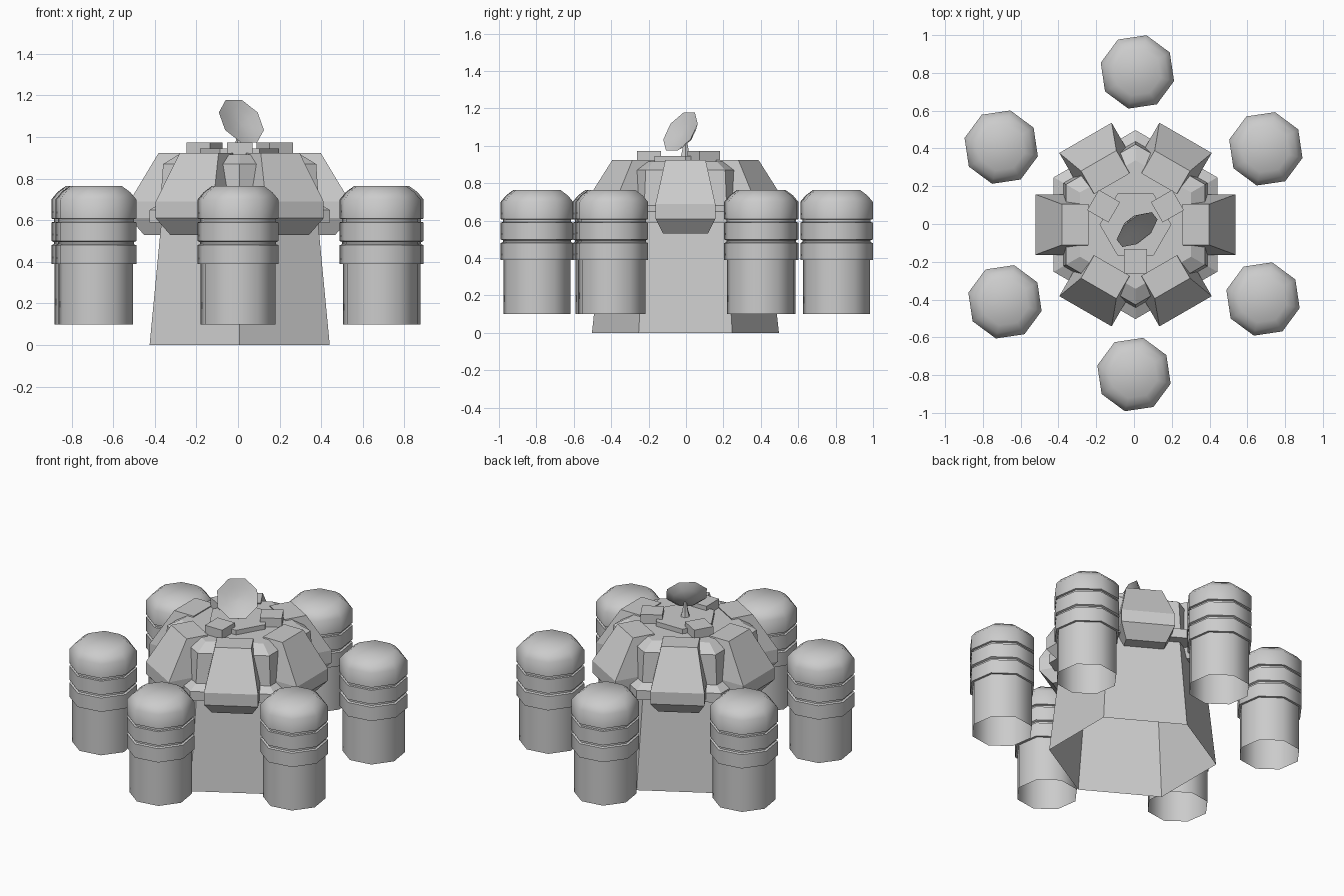
import bpy
import math
from mathutils import Vector, Matrix

cube = bpy.data.objects.get("Cube")
if cube:
    bpy.data.objects.remove(cube)

grey = bpy.data.materials.new("plain_grey")
grey.use_nodes = True
GREY = (0.6, 0.6, 0.6, 1)
grey.diffuse_color = GREY
grey.node_tree.nodes["Principled BSDF"].inputs["Base Color"].default_value = GREY

CENTRE = Vector((0.008, -0.003, 0))


def loft(name, rings, place, bottom=True, top=True, smooth=None):
    """Join equal rings of points with quads, then move them into place."""
    n = len(rings[0])
    verts = [place @ Vector(p) for ring in rings for p in ring]
    faces = []
    for k in range(len(rings) - 1):
        for i in range(n):
            j = (i + 1) % n
            faces.append((k * n + i, k * n + j, k * n + n + j, k * n + n + i))
    if bottom:
        faces.append(tuple(reversed(range(n))))
    if top:
        faces.append(tuple(range(len(verts) - n, len(verts))))
    mesh = bpy.data.meshes.new(name)
    mesh.from_pydata(verts, [], faces)
    mesh.materials.append(grey)
    obj = bpy.data.objects.new(name, mesh)
    bpy.context.collection.objects.link(obj)
    if smooth:
        bpy.ops.object.select_all(action="DESELECT")
        obj.select_set(True)
        bpy.context.view_layer.objects.active = obj
        bpy.ops.object.shade_smooth_by_angle(angle=math.radians(smooth))
    return obj


def polygon(sides, radius, z, start=0):
    angles = [math.radians(start + 360 * i / sides) for i in range(sides)]
    return [(radius * math.cos(a), radius * math.sin(a), z) for a in angles]


def turned(profile, sides, start=0):
    return [polygon(sides, r, z, start) for r, z in profile]


def block(layers):
    """Rectangles given as inner reach, outer reach, half width, height."""
    return [[(a, -w, z), (b, -w, z), (b, w, z), (a, w, z)] for a, b, w, z in layers]


def spoke(angle):
    return Matrix.Translation(CENTRE) @ Matrix.Rotation(math.radians(angle), 4, "Z")


# Tapered tower, open underneath
loft("tower", turned([(0.5, 0), (0.435, 0.59)], 6, 30), spoke(0), bottom=False, top=False)

# Upper body with a skirt and a chamfered roof
loft("upper_body", turned([(0.42, 0.59), (0.5, 0.59), (0.5, 0.65), (0.44, 0.68),
                           (0.425, 0.87), (0.34, 0.915)], 6, 30), spoke(0), bottom=False)

# Six armoured pods around the body
for i in range(6):
    loft(f"pod_{i + 1}", block([(0.33, 0.46, 0.12, 0.53), (0.32, 0.53, 0.16, 0.61),
                                (0.32, 0.53, 0.16, 0.69), (0.25, 0.39, 0.108, 0.923)]),
         spoke(60 * i))

# Roof plate and three roof boxes
loft("roof_plate", turned([(0.19, 0.91), (0.19, 0.945)], 6), spoke(0))
for i in range(3):
    loft(f"roof_box_{i + 1}", block([(0.13, 0.26, 0.062, 0.91), (0.13, 0.26, 0.062, 0.973)]),
         spoke(30 + 120 * i))

# Antenna stand and tilted dish
loft("antenna_stand", turned([(0.03, 0.94), (0.02, 0.975), (0.006, 1.05)], 6), spoke(0))
aim = Vector((0.53, -0.68, 0.5)).to_track_quat("Z", "Y").to_matrix().to_4x4()
loft("antenna_dish", turned([(0.02, -0.04), (0.085, -0.025), (0.128, 0.008),
                             (0.07, -0.008), (0.015, -0.015)], 8, 22.5),
     Matrix.Translation((0.012, -0.024, 1.072)) @ aim, smooth=50)

# Six free-standing tanks with ribs and domed lids, open underneath
tank = [(0.185, 0.1), (0.185, 0.39), (0.2, 0.39), (0.2, 0.48), (0.188, 0.485),
        (0.188, 0.495), (0.2, 0.5), (0.2, 0.59), (0.188, 0.592), (0.188, 0.605),
        (0.2, 0.608), (0.2, 0.7), (0.17, 0.735), (0.128, 0.765)]
spots = [(0.018, 0.805), (0.698, 0.398), (0.683, -0.397),
         (0, -0.797), (-0.683, -0.412), (-0.703, 0.407)]
for i, (x, y) in enumerate(spots):
    loft(f"tank_{i + 1}", turned(tank, 8, 31), Matrix.Translation((x, y, 0)),
         bottom=False, smooth=46)
